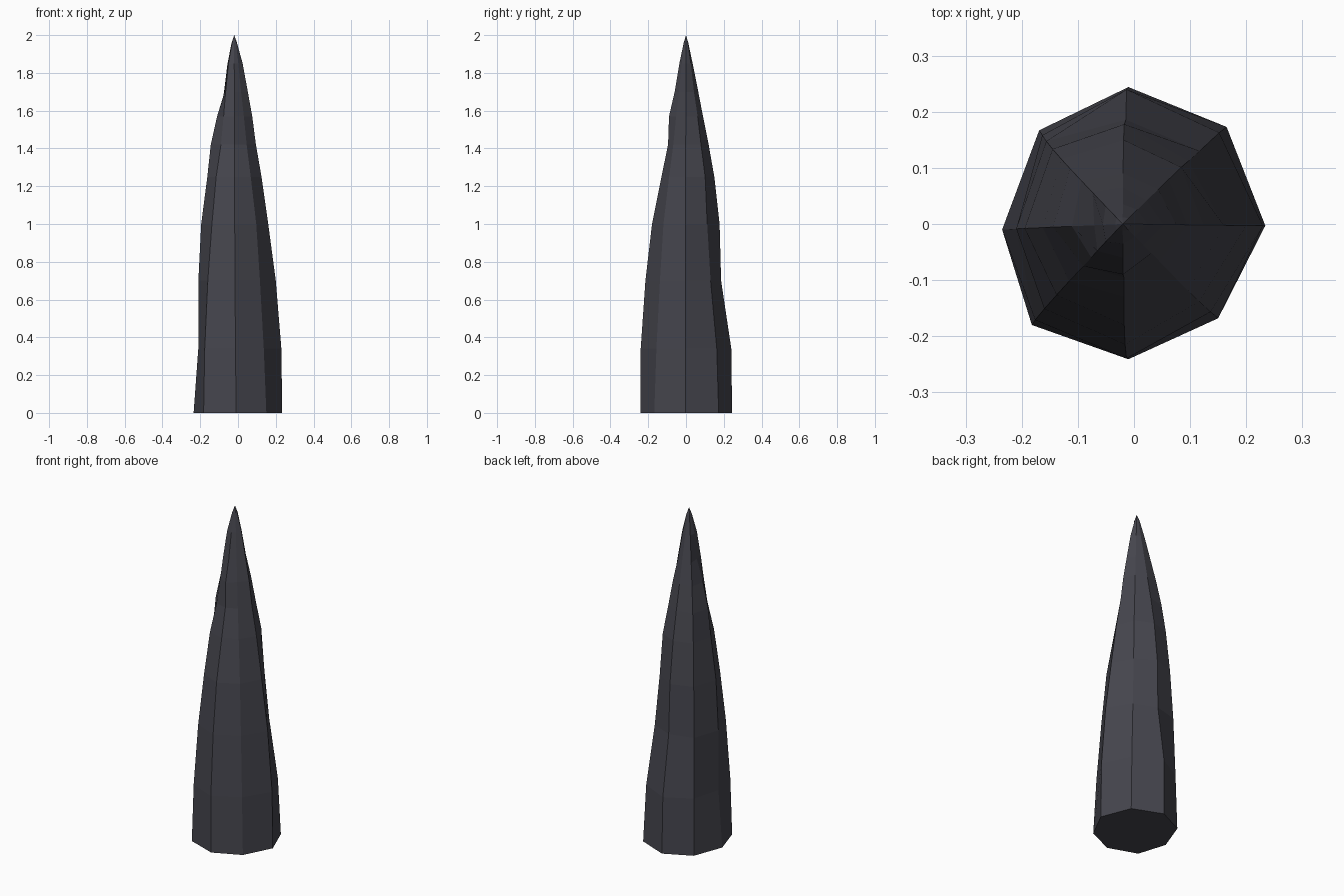
import bpy, bmesh
from math import hypot

# Base octagon, counter-clockwise from +x
BASE = [(.234, -.003), (.165, .173), (-.01, .244), (-.169, .167),
        (-.235, -.01), (-.182, -.18), (-.01, -.241), (.15, -.168)]
TIP = (-.02, 0.0, 2.0)

# Ring heights, and the distance of each of the eight ridges from the axis
HEIGHTS = [.34, .7, 1.0, 1.25, 1.42, 1.57, 1.7, 1.85, 1.96]
RIDGES = [
    [.233, .207, .170, .137, .109, .091, .069, .043, .014],
    [.225, .180, .155, .140, .110, .085, .058, .035, .014],
    [.240, .186, .178, .150, .120, .090, .065, .035, .012],
    [.225, .210, .190, .165, .140, .110, .080, .045, .016],
    [.207, .203, .185, .150, .130, .095, .054, .037, .014],
    [.243, .215, .180, .145, .107, .085, .068, .045, .016],
    [.240, .215, .180, .130, .095, .090, .060, .035, .012],
    [.210, .185, .160, .120, .090, .070, .050, .030, .014],
]

# Faceted spike: loft the rings and close to a point
bm = bmesh.new()
rings = [[bm.verts.new((x, y, 0)) for x, y in BASE]]
for k, z in enumerate(HEIGHTS):
    cx = TIP[0] * z / TIP[2]
    rings.append([bm.verts.new((cx + x / hypot(x, y) * r[k], y / hypot(x, y) * r[k], z))
                  for (x, y), r in zip(BASE, RIDGES)])
tip = bm.verts.new(TIP)
bm.faces.new(rings[0][::-1])
for i in range(8):
    j = (i + 1) % 8
    for lo, hi in zip(rings, rings[1:]):
        bm.faces.new((lo[i], lo[j], hi[j], hi[i]))
    bm.faces.new((rings[-1][i], rings[-1][j], tip))
bmesh.ops.recalc_face_normals(bm, faces=bm.faces)

mesh = bpy.data.meshes.new("stone_spike")
bm.to_mesh(mesh)
bm.free()
spike = bpy.data.objects.new("stone_spike", mesh)
bpy.context.collection.objects.link(spike)

# Dark stone colour
stone = bpy.data.materials.new("dark_stone")
stone.diffuse_color = (.06, .06, .075, 1)
mesh.materials.append(stone)
